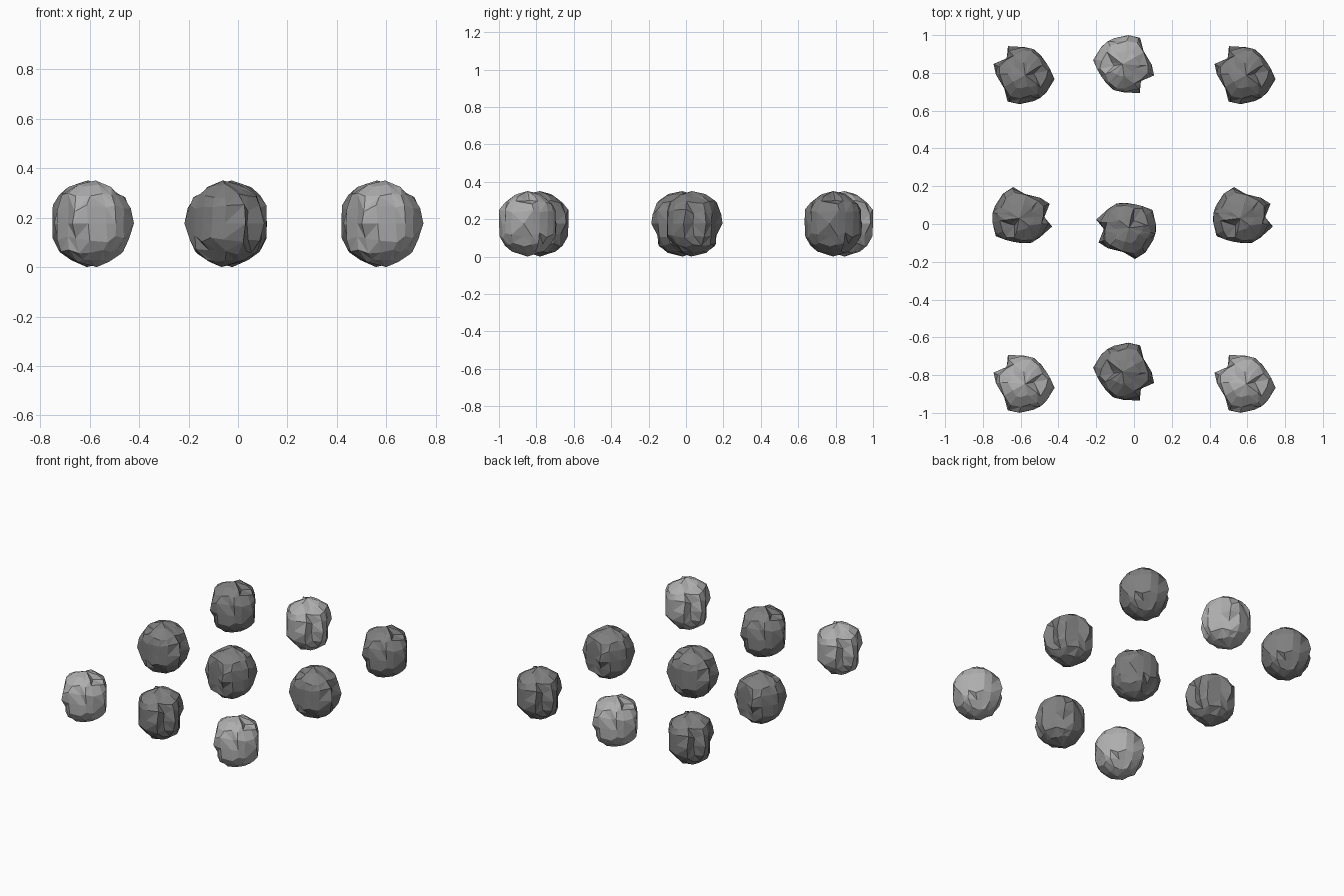
import bpy, bmesh, math, random
from mathutils import Matrix, Vector

if "Cube" in bpy.data.objects:
    bpy.data.objects.remove(bpy.data.objects["Cube"])

random.seed(4)
R = 0.173

# plan outline of the boulder: two teeth with a notch, flat cheek, round belly (hundredths)
OUTLINE = [(16.5, -2.1), (14.3, 2.5), (12.2, 6.4), (9, 10.6), (5.3, 13.8), (0.3, 14.9),
           (-8.2, 15.4), (-8.8, 9.0), (-15.8, 6.0), (-14.6, 0.6), (-10.2, -6.9),
           (-8.4, -13.9), (-2, -15.3), (5.3, -13.7), (9.2, -11.8), (12.2, -9)]
# small chipped pits: direction and depth
PITS = [((.45, -.03, .89), .82), ((.33, -.9, .27), .90), ((-.55, -.6, -.45), .86),
        ((.3, .5, -.7), .9), ((-.3, .2, .9), .92), ((.8, -.3, -.45), .88)]


def material(name, v):
    m = bpy.data.materials.new(name)
    m.diffuse_color = (v, v, v, 1)
    m.use_nodes = True
    m.node_tree.nodes["Principled BSDF"].inputs["Base Color"].default_value = m.diffuse_color
    return m


light = material("light_grey_stone", 0.42)
dark = material("dark_grey_stone", 0.21)


def boulder_mesh():
    """A sphere trimmed by the plan outline, with chipped facets."""
    bm = bmesh.new()
    rings = []
    for el in (-64, -43, -22, 0, 22, 43, 64):
        ring = []
        for x, y in OUTLINE:
            rho, az = math.hypot(x, y) / 100, math.atan2(y, x)
            e = math.radians(el)
            if el:
                e += math.radians(random.uniform(-5, 5))
                az += math.radians(random.uniform(-3, 3))
            k = random.uniform(.95, 1.0) if el else 1.0
            h = min(R * math.cos(e) * k, rho)
            if not el:
                h = rho
            p = Vector((h * math.cos(az), h * math.sin(az), R * math.sin(e) * k))
            if el:
                for d, depth in PITS:
                    if p.angle(Vector(d)) < math.radians(13):
                        p *= depth
            ring.append(bm.verts.new(p))
        rings.append(ring)
    top = bm.verts.new((0.01, 0, 0.174))
    bottom = bm.verts.new((0.015, 0, -0.176))
    n = len(OUTLINE)
    for i in range(n):
        j = (i + 1) % n
        bm.faces.new((bottom, rings[0][j], rings[0][i]))
        bm.faces.new((top, rings[-1][i], rings[-1][j]))
        for lo, hi in zip(rings, rings[1:]):
            a, b, c, d = lo[i], lo[j], hi[j], hi[i]
            # split each patch along a random diagonal
            if random.random() < .5:
                bm.faces.new((a, b, c))
                bm.faces.new((a, c, d))
            else:
                bm.faces.new((a, b, d))
                bm.faces.new((b, c, d))
    # merge nearly flat neighbours into larger facets
    bmesh.ops.dissolve_limit(bm, angle_limit=math.radians(9), verts=bm.verts[:], edges=bm.edges[:])
    bmesh.ops.triangulate(bm, faces=bm.faces[:])
    bmesh.ops.recalc_face_normals(bm, faces=bm.faces[:])
    me = bpy.data.meshes.new("boulder")
    bm.to_mesh(me)
    bm.free()
    return me


base = boulder_mesh()


def place(name, x, y, turn, mat):
    """Turned copy whose bounding box is centred on x, y and stands on the ground."""
    me = base.copy()
    me.transform(Matrix.Rotation(math.radians(turn), 4, 'Z'))
    co = [v.co for v in me.vertices]
    mid = [(min(c[k] for c in co) + max(c[k] for c in co)) / 2 for k in (0, 1)]
    me.transform(Matrix.Translation((-mid[0], -mid[1], -min(c.z for c in co))))
    me.materials.append(mat)
    ob = bpy.data.objects.new(name, me)
    ob.location = (x, y, 0)
    bpy.context.collection.objects.link(ob)


# back and front rows
place("back_left_rock", -.582, .788, 0, dark)
place("back_right_rock", .588, .788, 0, dark)
place("back_middle_rock", -.055, .846, 180, light)
place("front_left_rock", -.582, -.846, 0, light)
place("front_right_rock", .588, -.846, 0, light)
place("front_middle_rock", -.055, -.782, 180, dark)
# middle row
place("middle_left_rock", -.592, .047, -135, dark)
place("middle_right_rock", .577, .047, -135, dark)
place("centre_rock", -.042, -.037, 45, dark)
